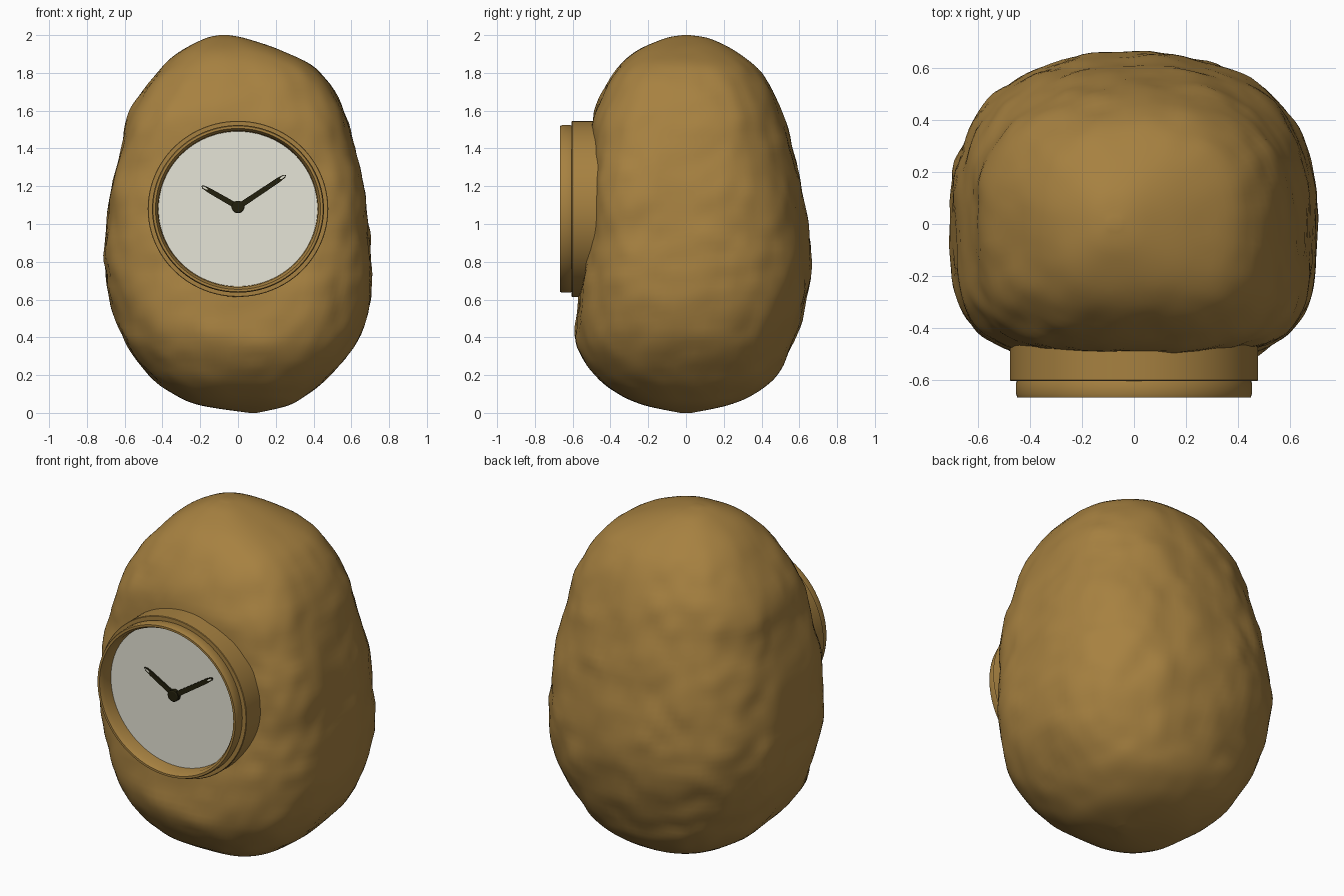
import bpy, bmesh, math
from mathutils import Vector, Matrix, noise

cube = bpy.data.objects.get("Cube")
if cube:
    bpy.data.objects.remove(cube)


def material(name, rgb):
    m = bpy.data.materials.new(name)
    m.use_nodes = True
    m.diffuse_color = (*rgb, 1)
    m.node_tree.nodes["Principled BSDF"].inputs["Base Color"].default_value = (*rgb, 1)
    return m


BROWN = material("potato brown", (0.385, 0.22, 0.052))
CREAM = material("dial cream", (0.79, 0.78, 0.68))
DARK = material("hand dark", (0.016, 0.014, 0.004))


def finish(name, bm, mat, angle):
    bmesh.ops.recalc_face_normals(bm, faces=bm.faces)
    mesh = bpy.data.meshes.new(name)
    bm.to_mesh(mesh)
    bm.free()
    mesh.materials.append(mat)
    ob = bpy.data.objects.new(name, mesh)
    bpy.context.collection.objects.link(ob)
    bpy.ops.object.select_all(action="DESELECT")
    ob.select_set(True)
    bpy.context.view_layer.objects.active = ob
    bpy.ops.object.shade_smooth_by_angle(angle=math.radians(angle))
    return ob


def skin(bm, rings):
    """Bridge closed rings of vertices."""
    for a, b in zip(rings, rings[1:]):
        n = len(a)
        for i in range(n):
            bm.faces.new((a[i], a[(i + 1) % n], b[(i + 1) % n], b[i]))


# Lumpy body: height, left, right, front, back extents of each section
SECTIONS = [
    (0.00, 0.06, 0.10, -0.03, 0.03), (0.04, -0.20, 0.27, -0.22, 0.22),
    (0.10, -0.34, 0.37, -0.36, 0.36), (0.20, -0.47, 0.49, -0.48, 0.48),
    (0.38, -0.60, 0.63, -0.58, 0.57), (0.60, -0.68, 0.70, -0.57, 0.64),
    (0.80, -0.71, 0.71, -0.54, 0.66), (1.00, -0.70, 0.69, -0.52, 0.645),
    (1.20, -0.67, 0.67, -0.51, 0.61), (1.40, -0.62, 0.62, -0.50, 0.56),
    (1.60, -0.57, 0.56, -0.48, 0.51), (1.80, -0.43, 0.44, -0.38, 0.40),
    (1.91, -0.31, 0.25, -0.27, 0.27), (1.98, -0.18, 0.05, -0.12, 0.13),
    (2.00, -0.10, -0.05, -0.02, 0.02)]


def section(t):
    """Smoothly interpolated section at position t along the list."""
    i = min(int(t), len(SECTIONS) - 2)
    f = t - i
    p = [Vector(SECTIONS[max(0, min(len(SECTIONS) - 1, i + k))]) for k in (-1, 0, 1, 2)]
    return p[1] + 0.5 * f * ((p[2] - p[0]) + f * (
        (2 * p[0] - 5 * p[1] + 4 * p[2] - p[3]) + f * (3 * (p[1] - p[2]) + p[3] - p[0])))


bm = bmesh.new()
SIDES, STEPS = 112, 6
rings = []
for s in range((len(SECTIONS) - 1) * STEPS + 1):
    z, x0, x1, y0, y1 = section(s / STEPS)
    cx, cy, rx = (x0 + x1) / 2, (y0 + y1) / 4, (x1 - x0) / 2
    # The front is squarer around the dial, the back rounder
    front_power = 2 / (2.6 + 1.3 * math.exp(-((z - 1.12) / 0.45) ** 2))
    ring = []
    for i in range(SIDES):
        a = math.tau * i / SIDES
        c, d = math.cos(a), math.sin(a)
        power, ry = (2 / 2.35, y1 - cy) if d > 0 else (front_power, cy - y0)
        p = Vector((cx + rx * math.copysign(abs(c) ** power, c),
                    cy + ry * math.copysign(abs(d) ** power, d), z))
        # Broad lumps and small dents, fading out at both ends
        fade = min(1, z / 0.25, (2 - z) / 0.25)
        lump = 0.014 * noise.noise(p * 5) + 0.009 * noise.noise(p * 10 + Vector((5, 2, 8)))
        p += Vector((c, d, 0)) * lump * fade
        ring.append(bm.verts.new(p))
    rings.append(ring)
skin(bm, rings)
bm.faces.new(rings[0])
bm.faces.new(rings[-1])
finish("potato_body", bm, BROWN, 60)

# Clock parts are turned about the dial axis, slightly flattened in height
CENTRE_Z, SQUASH = 1.08, 0.975


def turned(name, profile, mat, z=CENTRE_Z, sides=96, cap=False):
    """Revolve (radius, y) points about the front-facing axis."""
    bm = bmesh.new()
    rings = [[bm.verts.new((r * math.cos(math.tau * i / sides), y,
                            z + SQUASH * r * math.sin(math.tau * i / sides)))
              for i in range(sides)] for r, y in profile]
    skin(bm, rings)
    if cap:
        bm.faces.new(rings[-1])
    return finish(name, bm, mat, 30)


turned("clock_case", [(0.478, -0.34), (0.478, -0.602), (0.475, -0.605), (0.44, -0.605)], BROWN)
turned("clock_bezel", [(0.45, -0.60), (0.455, -0.615), (0.455, -0.655), (0.45, -0.668),
                       (0.437, -0.668), (0.424, -0.645), (0.42, -0.57)], BROWN)
turned("clock_dial", [(0.424, -0.57), (0.424, -0.585)], CREAM, cap=True)

# Hub and tapering hands, each with a pale slot near its tip
HUB_Z = 1.09
turned("hand_hub", [(0.034, -0.58), (0.034, -0.608), (0.028, -0.612)], DARK, HUB_Z, 24, True)


def plate(name, outline, direction, y, depth, mat):
    """Flat plate outlined along a direction on the dial."""
    bm = bmesh.new()
    turn = Matrix.Rotation(-math.atan2(direction[1], direction[0]), 4, "Y")
    base = Vector((0, y, HUB_Z))
    face = bm.faces.new([bm.verts.new(base + turn @ Vector((u, 0, v))) for u, v in outline])
    solid = bmesh.ops.extrude_face_region(bm, geom=[face])
    bmesh.ops.translate(bm, vec=(0, depth, 0),
                        verts=[v for v in solid["geom"] if isinstance(v, bmesh.types.BMVert)])
    return finish(name, bm, mat, 30)


def hand(name, tip, y):
    length = math.hypot(*tip)
    half = [(0, -0.015), (length - 0.05, -0.013), (length - 0.012, -0.009), (length, 0)]
    plate(name, half + [(u, -v) for u, v in reversed(half[:-1])], tip, y, 0.008, DARK)
    slot = [(length - 0.024 + 0.016 * math.cos(math.tau * i / 12),
             0.005 * math.sin(math.tau * i / 12)) for i in range(12)]
    plate(name + "_slot", slot, tip, y - 0.001, 0.002, CREAM)


hand("minute_hand", (0.255, 0.17), -0.603)
hand("hour_hand", (-0.195, 0.112), -0.597)
